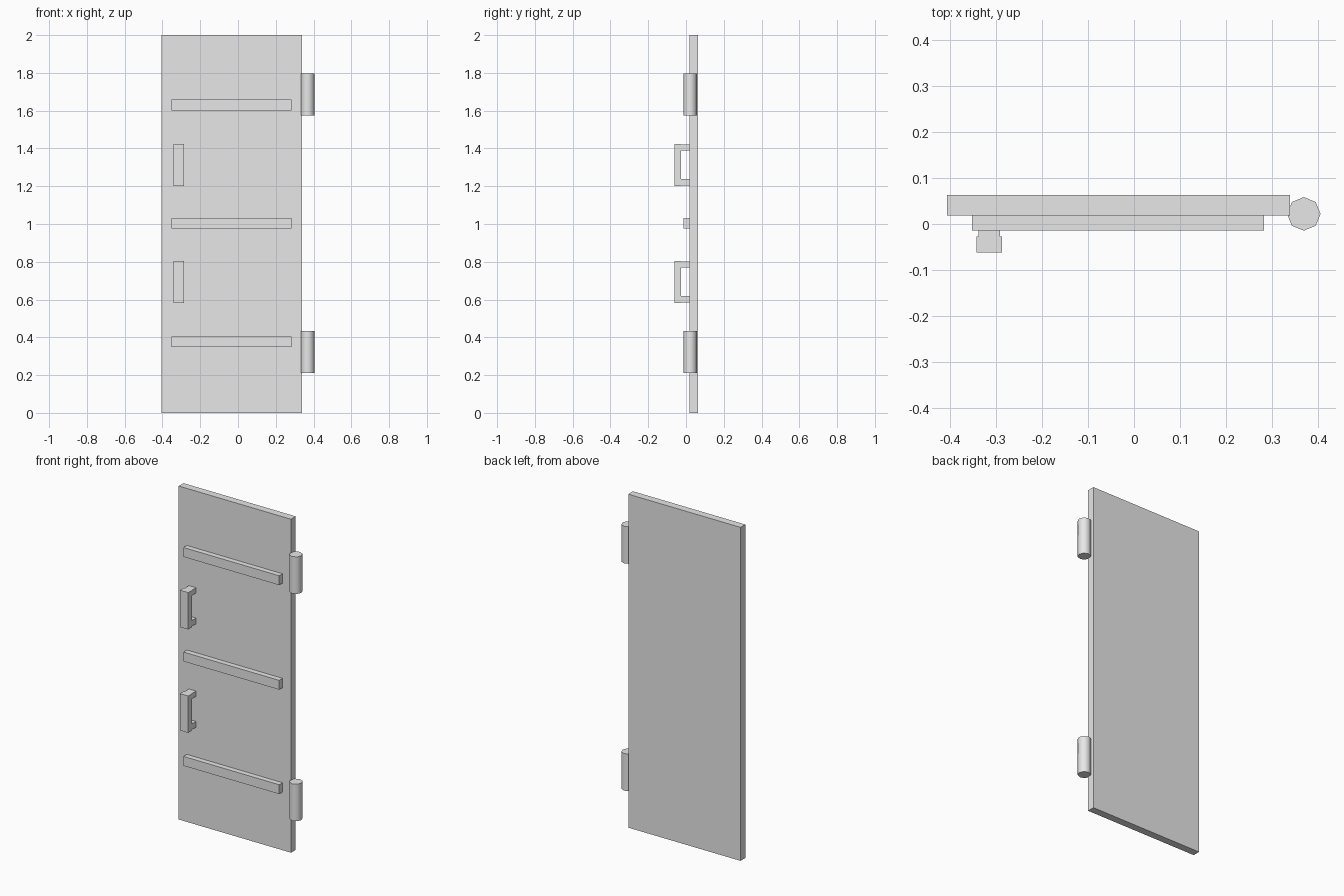
import bpy, math

if "Cube" in bpy.data.objects:
    bpy.data.objects.remove(bpy.data.objects["Cube"])

steel = bpy.data.materials.new("plain_grey")
steel.diffuse_color = (0.8, 0.8, 0.8, 1)
steel.use_nodes = True
steel.node_tree.nodes["Principled BSDF"].inputs["Base Color"].default_value = steel.diffuse_color


def box(name, x, y, z):
    """Box from (min, max) ranges on each axis."""
    lo, hi = zip(x, y, z)
    bpy.ops.mesh.primitive_cube_add(size=1, location=[(a + b) / 2 for a, b in zip(lo, hi)])
    ob = bpy.context.object
    ob.name = name
    for v in ob.data.vertices:
        v.co = [c * (b - a) for c, a, b in zip(v.co, lo, hi)]
    ob.data.materials.append(steel)
    return ob


# Door slab
box("door_panel", (-0.406, 0.339), (0.018, 0.063), (0, 2))

# Horizontal ribs on the front
for i, z in enumerate((0.377, 1.003, 1.630)):
    box(f"rib_{i}", (-0.352, 0.283), (-0.014, 0.0185), (z - 0.028, z + 0.028))

# Pull handles: a grip held by two slightly narrower stand-offs
for i, z in enumerate((0.582, 1.202)):
    top = z + 0.221
    box(f"handle_grip_{i}", (-0.342, -0.287), (-0.062, -0.027), (z, top))
    box(f"handle_foot_low_{i}", (-0.338, -0.291), (-0.028, 0.0185), (z + 0.002, z + 0.037))
    box(f"handle_foot_high_{i}", (-0.338, -0.291), (-0.028, 0.0185), (top - 0.034, top - 0.002))

# Eight-sided, smooth-shaded hinge barrels
for i, z in enumerate((0.323, 1.686)):
    bpy.ops.mesh.primitive_cylinder_add(vertices=8, radius=0.0365, depth=0.222,
                                        location=(0.369, 0.022, z))
    ob = bpy.context.object
    ob.name = f"hinge_{i}"
    ob.data.materials.append(steel)
    bpy.ops.object.shade_smooth_by_angle(angle=math.radians(60))
